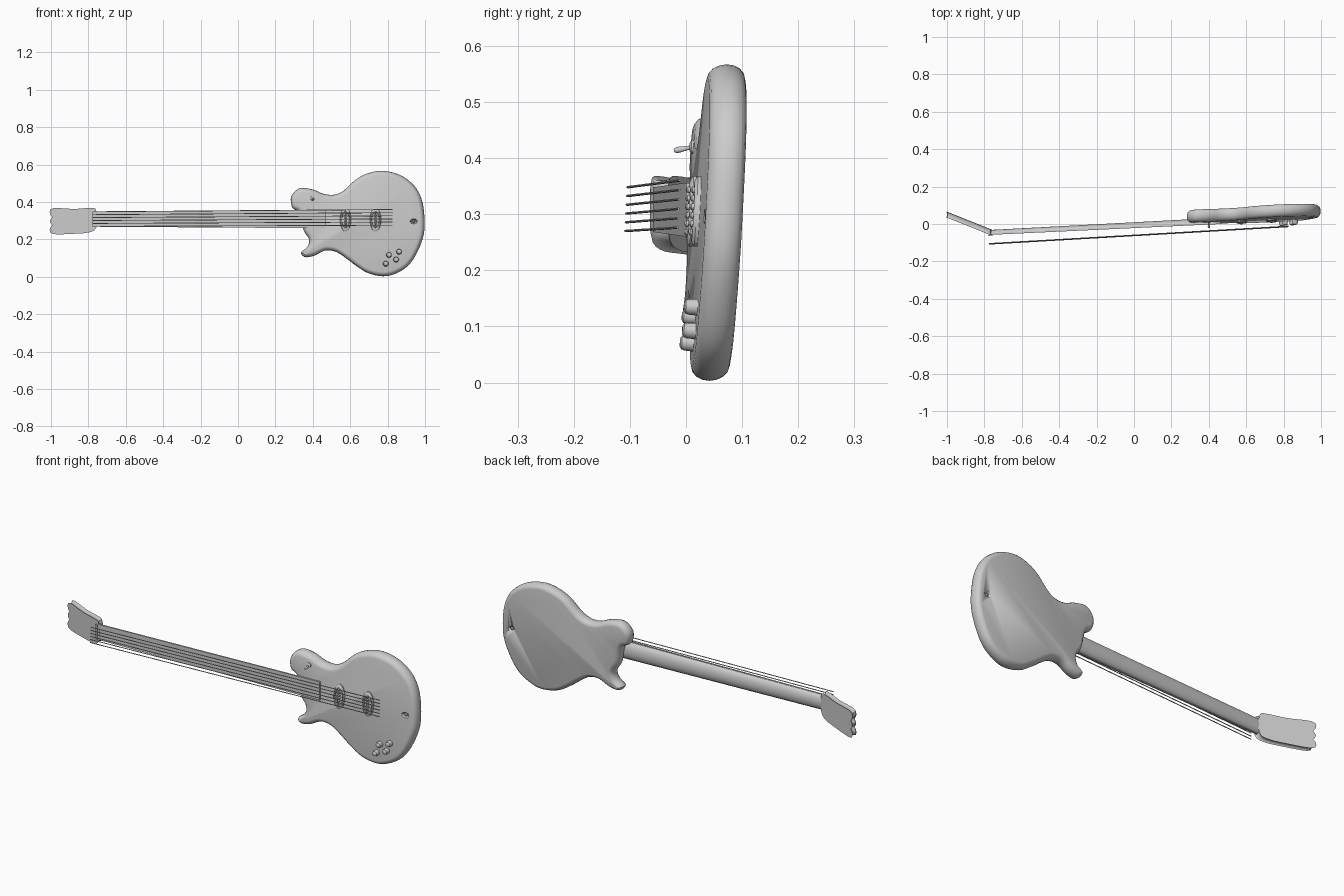
import bpy, bmesh
from math import sin, cos, pi, radians
from mathutils import Vector

cube = bpy.data.objects.get("Cube")
if cube:
    bpy.data.objects.remove(cube)

grey = bpy.data.materials.new("plain grey")
grey.use_nodes = True
grey.diffuse_color = (.6, .6, .6, 1)
grey.node_tree.nodes["Principled BSDF"].inputs["Base Color"].default_value = (.6, .6, .6, 1)


def body_y(x, z):
    """Depth of the tilted middle plane of the body."""
    return .051 + .05 * (x - .65) + .055 * (z - .285)


HALF = .033
NORMAL = Vector((.05, -1, .055)).normalized()


def front(x, z):
    return Vector((x, body_y(x, z) - HALF, z))


def smooth_loop(points, steps):
    """Closed Catmull-Rom curve through 2D points."""
    pts = [Vector(p) for p in points]
    out = []
    for i in range(len(pts)):
        a, b, c, d = (pts[(i + k - 1) % len(pts)] for k in range(4))
        for s in range(steps):
            t = s / steps
            out.append(.5 * (2 * b + (c - a) * t + (2 * a - 5 * b + 4 * c - d) * t**2
                             + (3 * b - a - 3 * c + d) * t**3))
    return out


def loft(name, rings, angle=40):
    """Skin a list of equal closed rings and cap both ends."""
    bm = bmesh.new()
    rows = [[bm.verts.new(p) for p in ring] for ring in rings]
    n = len(rows[0])
    for r, s in zip(rows, rows[1:]):
        for i in range(n):
            bm.faces.new((r[i], r[(i + 1) % n], s[(i + 1) % n], s[i]))
    bm.faces.new(rows[0])
    bm.faces.new(rows[-1][::-1])
    bmesh.ops.recalc_face_normals(bm, faces=bm.faces)
    mesh = bpy.data.meshes.new(name)
    bm.to_mesh(mesh)
    bm.free()
    mesh.materials.append(grey)
    obj = bpy.data.objects.new(name, mesh)
    bpy.context.collection.objects.link(obj)
    mesh.shade_smooth()
    mesh.set_sharp_from_angle(angle=radians(angle))
    return obj


def turned(name, start, axis, profile, sides=16, wide=1):
    """Round part: (height, radius) steps along an axis; wide stretches it in z."""
    axis = Vector(axis).normalized()
    u = axis.orthogonal().normalized() if abs(axis.x) > .9 else axis.cross((0, 0, 1)).normalized()
    v = u.cross(axis)
    return loft(name, [[Vector(start) + axis * h + u * r * cos(2 * pi * i / sides)
                        + v * r * wide * sin(2 * pi * i / sides)
                        for i in range(sides)] for h, r in profile])


def slab(name, outline, middle, half, edge, steps=4):
    """Outline in x and z with rounded edges, laid on a middle surface."""
    n = len(outline)
    inward = []
    for i in range(n):
        t = (outline[(i + 1) % n] - outline[i - 1]).normalized()
        inward.append(Vector((t.y, -t.x)))
    rings = []
    for k in range(-steps, steps + 1):
        a = k / steps * pi / 2
        ring = []
        for p, d in zip(outline, inward):
            q = p + d * edge * (1 - cos(a))
            ring.append((q.x, middle(q.x, q.y) + half * sin(a), q.y))
        rings.append(ring)
    return loft(name, rings)


# Body: single-cutaway outline, listed clockwise
outline = [(.29, .37), (.285, .43), (.33, .474), (.4, .467), (.46, .443), (.52, .44),
           (.57, .465), (.63, .52), (.69, .552), (.77, .567), (.865, .545), (.94, .49),
           (.98, .42), (.996, .33), (.994, .23), (.96, .135), (.91, .06), (.84, .016),
           (.775, .003), (.695, .02), (.63, .06), (.57, .105), (.52, .135), (.465, .14),
           (.41, .114), (.36, .105), (.336, .13), (.37, .16), (.38, .2), (.35, .25), (.33, .34)]
body = slab("body", smooth_loop(outline, 4), body_y, HALF, .024)

# Socket dents near the tail, front and back
for side, sign in (("front", 1), ("back", -1)):
    hub = Vector((.938, body_y(.938, .295), .295))
    tip = hub + NORMAL * sign * .012
    cutter = turned(side + "_dent_cutter", tip, NORMAL * sign, [(0, .008), (.03, .026)], 8, .7)
    cutter.hide_render = True
    cutter.hide_set(True)
    cutter.display_type = 'WIRE'
    cut = body.modifiers.new(side + " dent", 'BOOLEAN')
    cut.operation = 'DIFFERENCE'
    cut.object = cutter
    turned(side + "_socket_pin", tip - NORMAL * sign * .004, NORMAL * sign,
           [(0, .008), (.02, .008), (.024, .004)], 8)

# Neck: D-shaped section; fretboard on its flat front
MID = .308


def neck_front(x):
    return -.058 + .047 * (x + .77)


def neck_ring(x, half, depth):
    return [(x, neck_front(x) + .006 + depth * sin(pi * i / 12), MID + half * cos(pi * i / 12))
            for i in range(13)]


def board_ring(x, half):
    y = neck_front(x)
    return [(x, y + dy, MID + half * s) for dy, s in ((0, 1), (0, -1), (.008, -1), (.008, 1))]


loft("neck", [neck_ring(-.78, .039, .02), neck_ring(.3, .045, .027), neck_ring(.46, .046, .02)])
loft("fretboard", [board_ring(-.77, .04), board_ring(.47, .048)])

# Headstock: tilted back with a scalloped end
head = [(-.765, .35), (-.79, .36), (-.88, .355), (-.985, .36), (-.998, .34), (-.985, .318),
        (-.998, .297), (-.985, .276), (-.998, .256), (-.985, .236), (-.88, .238),
        (-.8, .245), (-.765, .268)]
slab("headstock", smooth_loop(head[::-1], 3)[::-1],
     lambda x, z: -.042 - .4 * (x + .77), .016, .008, 3)

# Nut
loft("nut", [[(x, neck_front(x) + dy, MID + s) for dy, s in
              ((-.006, .038), (-.006, -.038), (.02, -.038), (.02, .038))] for x in (-.778, -.766)])

# Strings
for i in range(6):
    f = i / 5 - .5
    a = Vector((-.775, -.106 - .004 * f, MID + .001 - .078 * f))
    b = Vector((.825, -.013 - .004 * f, MID + .01 - .084 * f))
    turned(f"string_{i + 1}", a, b - a, [(0, .0022), ((b - a).length, .0022)], 6)

# Pickups: oval plate, raised rim and pole pieces
for label, x in (("neck", .575), ("bridge", .735)):
    base = front(x, .305)
    turned(label + "_pickup", base - NORMAL * .004, NORMAL,
           [(0, .03), (.01, .03), (.015, .026), (.015, .021), (.009, .019)], 24, 2.1)
    for i in range(6):
        z = .305 + (i - 2.5) * .015
        turned(f"{label}_pole_{i + 1}", front(x, z), NORMAL,
               [(0, .006), (.014, .006), (.017, .003)], 10)

# Control knobs
for i, (x, z) in enumerate(((.807, .117), (.861, .134), (.79, .07), (.845, .092))):
    turned(f"knob_{i + 1}", front(x, z) - NORMAL * .003, NORMAL,
           [(0, .015), (.018, .014), (.024, .012), (.027, .007)])

# Toggle switch
spot = front(.4, .42)
turned("switch_base", spot - NORMAL * .004, NORMAL, [(0, .013), (.008, .012), (.011, .006)])
turned("switch_lever", spot, (0, -1, -.2), [(0, .003), (.03, .006), (.035, .003)], 10)
